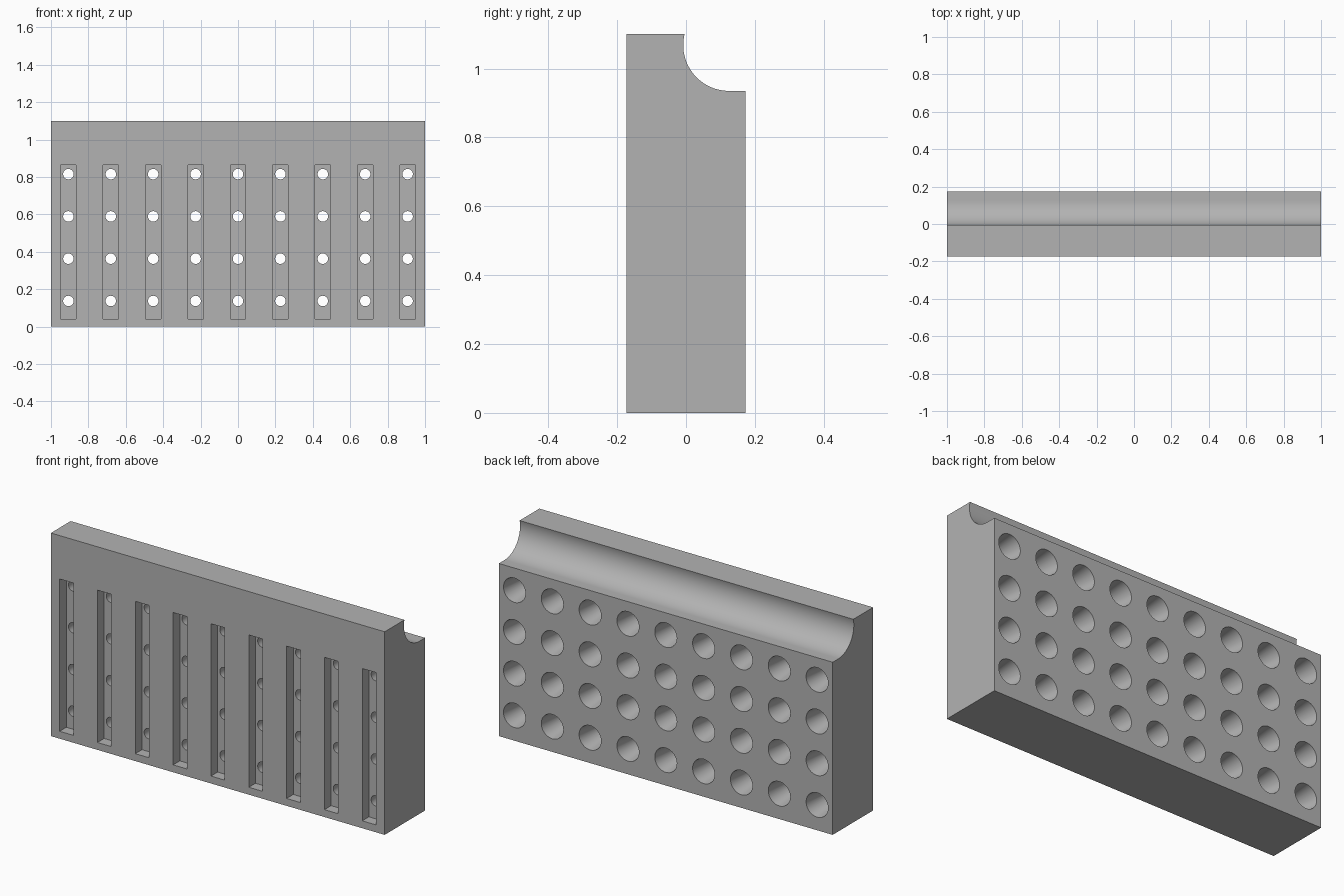
import bpy, bmesh, math
from mathutils import Matrix

cube = bpy.data.objects.get("Cube")
if cube:
    bpy.data.objects.remove(cube, do_unlink=True)

HALF, DEPTH, TOP, LEDGE = 0.173, 0.057, 1.1, 0.935
COLUMNS = [(i - 4) * 0.2267 for i in range(9)]
ROWS = [0.137 + j * 0.226 for j in range(4)]

grey = bpy.data.materials.new("grey")
grey.use_nodes = True
grey.diffuse_color = (0.45, 0.45, 0.45, 1)
grey.node_tree.nodes["Principled BSDF"].inputs["Base Color"].default_value = grey.diffuse_color


def make_object(name, bm):
    bmesh.ops.recalc_face_normals(bm, faces=bm.faces)
    mesh = bpy.data.meshes.new(name)
    bm.to_mesh(mesh)
    bm.free()
    mesh.materials.append(grey)
    obj = bpy.data.objects.new(name, mesh)
    bpy.context.collection.objects.link(obj)
    return obj


# Block: side profile with a round groove, extruded along x
radius, cy = 0.133, 0.125
cz = LEDGE + radius
start = math.pi - math.asin((TOP - cz) / radius)
steps = 32
profile = [(-HALF, 0), (HALF, 0), (HALF, LEDGE)]
for i in range(steps + 1):
    a = 1.5 * math.pi + (start - 1.5 * math.pi) * i / steps
    profile.append((cy + radius * math.cos(a), cz + radius * math.sin(a)))
profile.append((-HALF, TOP))
bm = bmesh.new()
face = bm.faces.new([bm.verts.new((-1, y, z)) for y, z in profile])
side = bmesh.ops.extrude_face_region(bm, geom=[face])
bmesh.ops.translate(bm, vec=(2, 0, 0),
                    verts=[v for v in side["geom"] if isinstance(v, bmesh.types.BMVert)])
block = make_object("rack_block", bm)

# Cutter for the upright slots in the front
bm = bmesh.new()
margin = 0.05
for x in COLUMNS:
    place = Matrix.Translation((x, -HALF + (DEPTH - margin) / 2, 0.4525))
    bmesh.ops.create_cube(bm, size=1, matrix=place @ Matrix.Diagonal((0.082, DEPTH + margin, 0.825, 1)))
slots = make_object("slot_cutter", bm)

# Cutter for the tapered wells, wide at the back and narrow at the slot floor
bm = bmesh.new()
wide, narrow = 0.066, 0.028
length = 2 * HALF - DEPTH
taper = (wide - narrow) / length
extra = 0.02
for x in COLUMNS:
    for z in ROWS:
        place = Matrix.Translation((x, DEPTH / 2, z)) @ Matrix.Rotation(-math.pi / 2, 4, "X")
        bmesh.ops.create_cone(bm, cap_ends=True, segments=40, matrix=place,
                              radius1=narrow - taper * extra, radius2=wide + taper * extra,
                              depth=length + 2 * extra)
wells = make_object("well_cutter", bm)

# Cut the block, then remove the cutters
bpy.ops.object.select_all(action="DESELECT")
block.select_set(True)
bpy.context.view_layer.objects.active = block
for cutter in (slots, wells):
    cutter.hide_render = True
    cut = block.modifiers.new(cutter.name, "BOOLEAN")
    cut.operation = "DIFFERENCE"
    cut.solver = "EXACT"
    cut.object = cutter
    bpy.ops.object.modifier_apply(modifier=cut.name)
    bpy.data.objects.remove(cutter, do_unlink=True)
bpy.ops.object.shade_smooth_by_angle(angle=math.radians(30))
